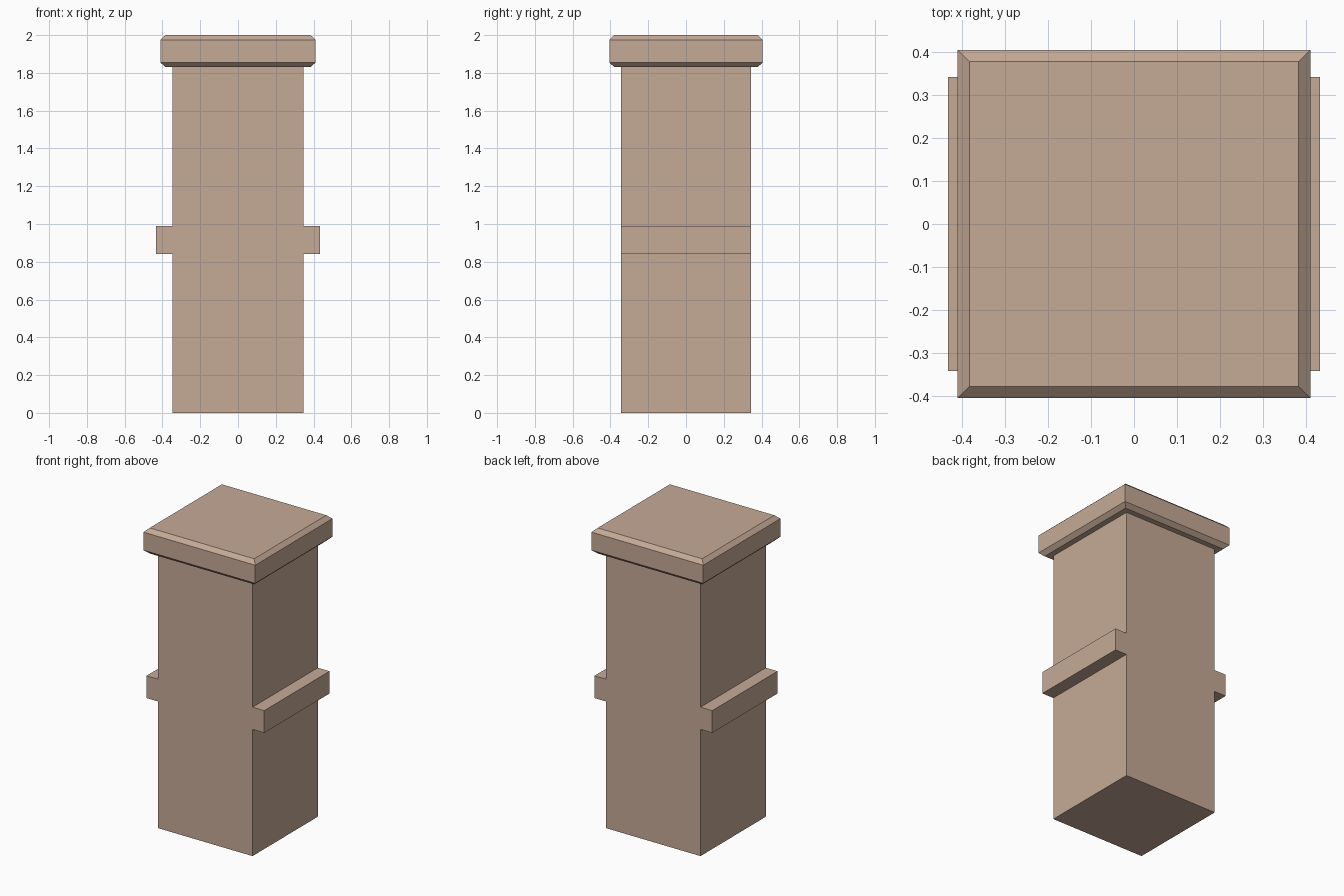
import bpy
import bmesh

cube = bpy.data.objects.get("Cube")
if cube:
    bpy.data.objects.remove(cube, do_unlink=True)

stone = bpy.data.materials.new("warm_tan_stone")
stone.use_nodes = True
colour = (0.56, 0.40, 0.305, 1)
stone.diffuse_color = colour
stone.node_tree.nodes["Principled BSDF"].inputs["Base Color"].default_value = colour


def finish(bm, name):
    bmesh.ops.recalc_face_normals(bm, faces=bm.faces)
    mesh = bpy.data.meshes.new(name)
    bm.to_mesh(mesh)
    bm.free()
    mesh.materials.append(stone)
    obj = bpy.data.objects.new(name, mesh)
    bpy.context.collection.objects.link(obj)
    return obj


# Pillar shaft with its two side ledges: one mirrored outline, extruded in depth
half_width, half_depth, ledge = 0.347, 0.343, 0.433
ledge_bottom, ledge_top, cap_bottom = 0.842, 0.99, 1.83
right_side = [(half_width, 0), (half_width, ledge_bottom), (ledge, ledge_bottom),
              (ledge, ledge_top), (half_width, ledge_top), (half_width, cap_bottom)]
outline = right_side + [(-x, z) for x, z in reversed(right_side)]
bm = bmesh.new()
face = bm.faces.new([bm.verts.new((x, -half_depth, z)) for x, z in outline])
extruded = bmesh.ops.extrude_face_region(bm, geom=[face])["geom"]
bmesh.ops.translate(bm, vec=(0, 2 * half_depth, 0),
                    verts=[g for g in extruded if isinstance(g, bmesh.types.BMVert)])
finish(bm, "pillar_shaft")

# Cap slab: stacked rectangles giving chamfered top and bottom rims
cap_x, cap_y, chamfer = 0.411, 0.406, 0.027
levels = [(cap_bottom, chamfer), (1.855, 0), (1.975, 0), (2.0, chamfer)]
bm = bmesh.new()
rings = []
for z, inset in levels:
    x, y = cap_x - inset, cap_y - inset
    rings.append([bm.verts.new((sx * x, sy * y, z))
                  for sx, sy in ((-1, -1), (1, -1), (1, 1), (-1, 1))])
for low, high in zip(rings, rings[1:]):
    for i in range(4):
        j = (i + 1) % 4
        bm.faces.new((low[i], low[j], high[j], high[i]))
bm.faces.new(rings[0])
bm.faces.new(rings[-1])
finish(bm, "pillar_cap")
